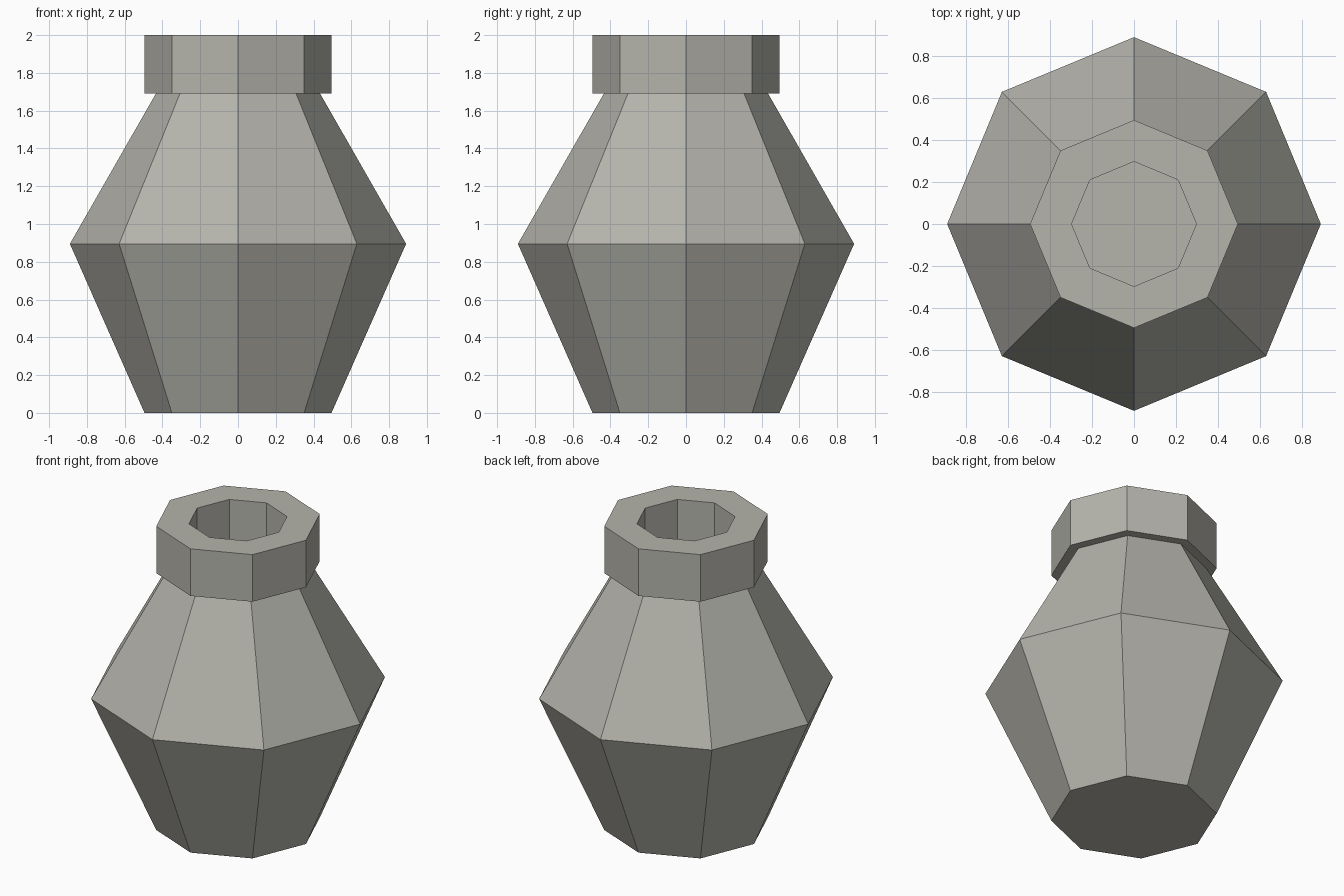
import bpy
import bmesh
from math import cos, sin, tau

cube = bpy.data.objects.get("Cube")
if cube:
    bpy.data.objects.remove(cube, do_unlink=True)

SIDES = 8

# Warm grey clay
clay = bpy.data.materials.new("warm grey clay")
clay.use_nodes = True
colour = (0.46, 0.455, 0.41, 1)
clay.diffuse_color = colour
clay.node_tree.nodes["Principled BSDF"].inputs["Base Color"].default_value = colour


def turned(name, profile):
    """Turn a (radius, height) profile into a faceted solid, capped at both ends."""
    bm = bmesh.new()
    rings = [[bm.verts.new((r * cos(tau * i / SIDES), r * sin(tau * i / SIDES), z))
              for i in range(SIDES)] for r, z in profile]
    for low, high in zip(rings, rings[1:]):
        for i in range(SIDES):
            j = (i + 1) % SIDES
            bm.faces.new((low[i], low[j], high[j], high[i]))
    bm.faces.new(rings[0][::-1])
    bm.faces.new(rings[-1])
    bmesh.ops.recalc_face_normals(bm, faces=bm.faces)
    mesh = bpy.data.meshes.new(name)
    bm.to_mesh(mesh)
    bm.free()
    mesh.materials.append(clay)
    obj = bpy.data.objects.new(name, mesh)
    bpy.context.collection.objects.link(obj)
    return obj


# One continuous shell: base, belly, shoulder, overhanging collar, mouth recess
turned("vase", [(0.495, 0), (0.89, 0.895), (0.435, 1.69), (0.495, 1.69),
                (0.495, 2), (0.297, 2), (0.297, 1.6)])
